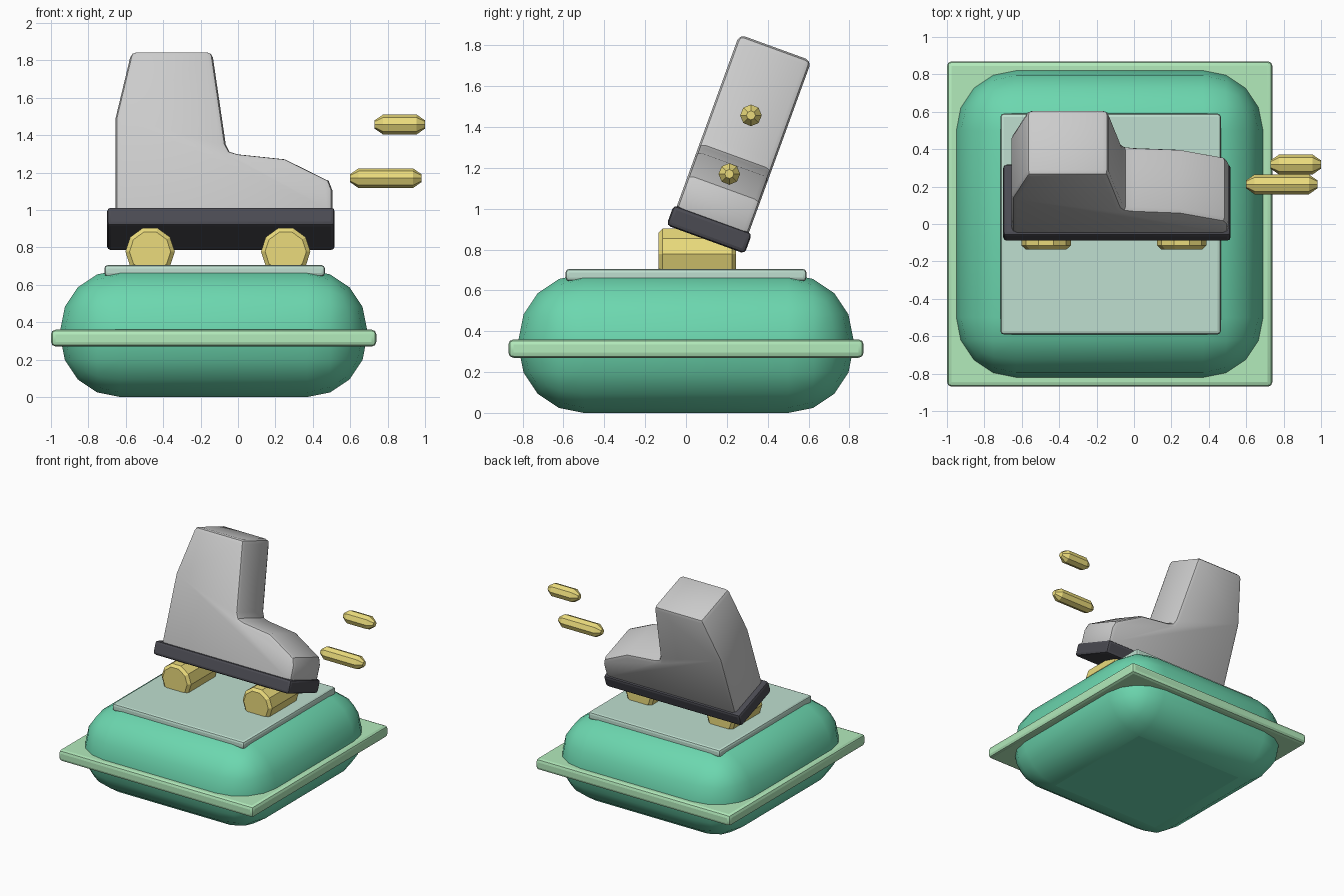
import bpy, bmesh
from math import radians, pi
from mathutils import Matrix

if "Cube" in bpy.data.objects:
    bpy.data.objects.remove(bpy.data.objects["Cube"])

LEAN = radians(-20)
SOLE_CENTRE = (0, 0.114, 0.899)


def material(name, rgb):
    m = bpy.data.materials.new(name)
    m.diffuse_color = (*rgb, 1)
    m.use_nodes = True
    m.node_tree.nodes["Principled BSDF"].inputs["Base Color"].default_value = m.diffuse_color
    return m


GREEN = material("green", (0.15, 0.68, 0.43))
PALE_GREEN = material("pale_green", (0.45, 0.83, 0.5))
MINT = material("mint", (0.52, 0.74, 0.63))
YELLOW = material("yellow", (0.83, 0.71, 0.2))
DARK = material("dark", (0.07, 0.07, 0.085))


def finish(name, bm, mat=None, bevel=0, segments=1, smooth=35):
    bmesh.ops.recalc_face_normals(bm, faces=bm.faces)
    me = bpy.data.meshes.new(name)
    bm.to_mesh(me)
    bm.free()
    ob = bpy.data.objects.new(name, me)
    bpy.context.collection.objects.link(ob)
    if mat:
        me.materials.append(mat)
    if bevel:
        mod = ob.modifiers.new("Bevel", 'BEVEL')
        mod.width = bevel
        mod.segments = segments
        mod.limit_method = 'ANGLE'
        mod.angle_limit = radians(12)
    if smooth:
        bpy.ops.object.select_all(action='DESELECT')
        ob.select_set(True)
        bpy.context.view_layer.objects.active = ob
        bpy.ops.object.shade_smooth_by_angle(angle=radians(smooth))
        # keep creases sharp only on the final bevelled surface
        if bevel:
            bpy.ops.object.modifier_apply(modifier="Bevel")
            bpy.ops.object.shade_smooth_by_angle(angle=radians(smooth))
    return ob


def box(name, lo, hi, mat, bevel, segments=1, smooth=35):
    bm = bmesh.new()
    bmesh.ops.create_cube(bm, size=1)
    for v in bm.verts:
        v.co = [(a + b) / 2 + c * (b - a) for a, b, c in zip(lo, hi, v.co)]
    return finish(name, bm, mat, bevel, segments, smooth)


def lathe(name, rings, sides, axis, centre, mat, turn=0):
    """Closed solid from (position, radius) rings along the x or y axis."""
    bm = bmesh.new()
    loops = []
    for pos, r in rings:
        ring = bmesh.ops.create_circle(bm, segments=sides, radius=r)["verts"]
        bmesh.ops.rotate(bm, verts=ring, matrix=Matrix.Rotation(turn, 3, 'Z'))
        bmesh.ops.translate(bm, verts=ring, vec=(0, 0, pos))
        loops.append(ring)
    for a, b in zip(loops, loops[1:]):
        for i in range(sides):
            j = (i + 1) % sides
            bm.faces.new((a[i], a[j], b[j], b[i]))
    bm.faces.new(loops[0])
    bm.faces.new(loops[-1])
    rot = Matrix.Rotation(pi / 2, 4, 'Y' if axis == 'x' else 'X')
    bm.transform(Matrix.Translation(centre) @ rot)
    return finish(name, bm, mat, smooth=0)


# Cushion with piping slab and top plate
box("cushion", (-0.95, -0.82, 0), (0.69, 0.82, 0.68), GREEN, 0.32, 4)
box("cushion_seam", (-1.0, -0.87, 0.27), (0.74, 0.87, 0.36), PALE_GREEN, 0.025, 2)
box("top_plate", (-0.715, -0.59, 0.645), (0.465, 0.59, 0.705), MINT, 0.018, 2)

# Rollers
for tag, x in (("rear", -0.47), ("front", 0.255)):
    lathe(tag + "_roller", [(-0.19, 0.11), (-0.17, 0.132), (0.17, 0.132), (0.19, 0.11)],
          10, 'y', (x, 0.055, 0.777), YELLOW, pi / 10 * 5)

# Leaning sole
sole = box("sole", (-0.70, -0.204, -0.053), (0.517, 0.204, 0.053), DARK, 0.02, 2)
sole.location = SOLE_CENTRE
sole.rotation_euler.x = LEAN

# Leaning boot, extruded from its side profile
profile = [(-0.655, 0.02), (-0.655, 0.57), (-0.57, 0.947), (-0.138, 0.947),
           (-0.065, 0.42), (-0.045, 0.38), (0.0, 0.366), (0.25, 0.338),
           (0.485, 0.215), (0.505, 0.16), (0.505, 0.02)]
bm = bmesh.new()
side = bm.faces.new([bm.verts.new((x, -0.188, z)) for x, z in profile])
new = bmesh.ops.extrude_face_region(bm, geom=[side], use_keep_orig=True)["geom"]
bmesh.ops.translate(bm, vec=(0, 0.376, 0),
                    verts=[g for g in new if isinstance(g, bmesh.types.BMVert)])
# round only the outer rims and the sharp corners
rim = [e for e in bm.edges if e.verts[0].co.y * e.verts[1].co.y > 0
       or e.calc_face_angle(0) > radians(60)]
bmesh.ops.recalc_face_normals(bm, faces=bm.faces)
bmesh.ops.bevel(bm, geom=rim, offset=0.03, segments=2, profile=0.5,
                affect='EDGES', clamp_overlap=True)
boot = finish("boot", bm)
boot.location = SOLE_CENTRE
boot.rotation_euler.x = LEAN

# Floating speed streaks
for tag, x0, x1, y, z in (("upper", 0.73, 1.0, 0.318, 1.457),
                          ("lower", 0.60, 0.98, 0.212, 1.17)):
    h = (x1 - x0) / 2
    lathe(tag + "_streak", [(-h, 0.022), (0.045 - h, 0.053), (h - 0.045, 0.053), (h, 0.022)],
          8, 'x', ((x0 + x1) / 2, y, z), YELLOW)
